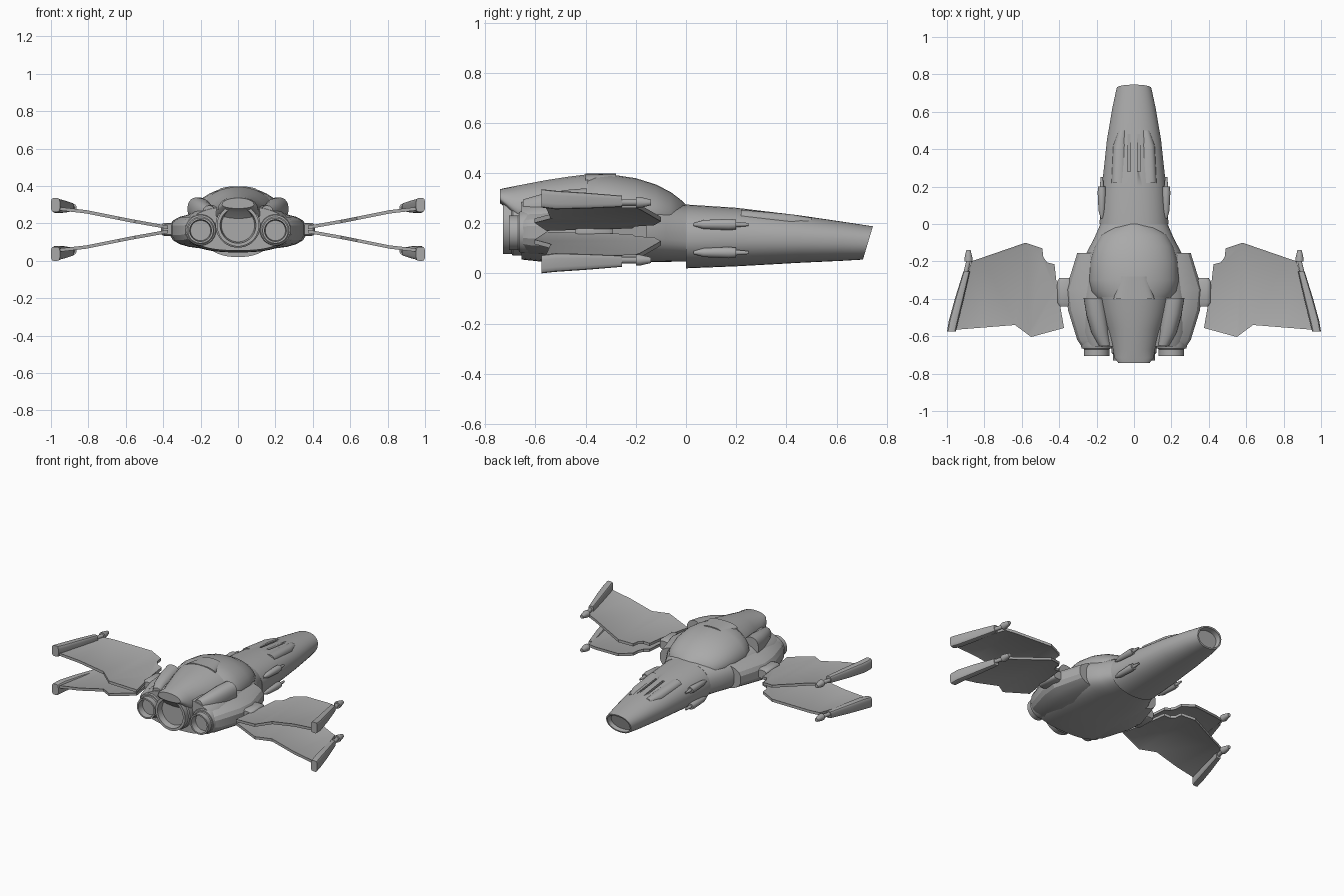
import bpy, bmesh, math
from mathutils import Vector

cube = bpy.data.objects.get("Cube")
if cube:
    bpy.data.objects.remove(cube, do_unlink=True)

grey = bpy.data.materials.new("hull_grey")
grey.use_nodes = True
colour = (0.4, 0.4, 0.4, 1)
grey.diffuse_color = colour
grey.node_tree.nodes["Principled BSDF"].inputs["Base Color"].default_value = colour

WING_MID = 0.168  # height the upper and lower wings mirror about


def finish(bm, name, pair=False, flip=False, angle=32):
    """Turn a bmesh into a shaded object, optionally mirrored left/right."""
    if flip:
        for v in bm.verts:
            v.co.z = 2 * WING_MID - v.co.z
    bmesh.ops.recalc_face_normals(bm, faces=bm.faces)
    mesh = bpy.data.meshes.new(name)
    bm.to_mesh(mesh)
    bm.free()
    mesh.materials.append(grey)
    obj = bpy.data.objects.new(name, mesh)
    bpy.context.collection.objects.link(obj)
    bpy.ops.object.select_all(action="DESELECT")
    bpy.context.view_layer.objects.active = obj
    obj.select_set(True)
    bpy.ops.object.shade_smooth_by_angle(angle=math.radians(angle))
    if pair:
        obj.modifiers.new("left_right", "MIRROR").use_mirror_merge = False
    return obj


def power(v, e):
    return math.copysign(abs(v) ** (2 / e), v)


def loft(name, rings, e=2, n=32, shear=None, **kw):
    """Skin superellipse rings given as (y, centre x, half width, z low, z wide, z high)."""
    bm = bmesh.new()
    loops = []
    for y, cx, w, low, mid, high in rings:
        loop = []
        for i in range(n):
            t = math.tau * (i + 0.5) / n
            c, s = power(math.cos(t), e), power(math.sin(t), e)
            z = mid + s * (high - mid if s > 0 else mid - low)
            dy = shear(y, z) if shear else 0
            loop.append(bm.verts.new((cx + w * c, y + dy, z)))
        loops.append(loop)
    for a, b in zip(loops, loops[1:]):
        for i in range(n):
            j = (i + 1) % n
            bm.faces.new((a[i], a[j], b[j], b[i]))
    bm.faces.new(loops[0])
    bm.faces.new(loops[-1])
    return finish(bm, name, **kw)


def tube(name, x, z, steps, n=32, **kw):
    """Round part along y; steps are (y, radius)."""
    return loft(name, [(y, x, r, z - r, z, z + r) for y, r in steps], n=n, **kw)


# Nose with a raked, recessed tip
nose = loft("nose", [
    (0.0, 0, 0.185, 0.02, 0.14, 0.275),
    (0.2, 0, 0.172, 0.028, 0.14, 0.262),
    (0.45, 0, 0.145, 0.042, 0.135, 0.232),
    (0.62, 0, 0.116, 0.05, 0.128, 0.207),
    (0.745, 0, 0.093, 0.055, 0.122, 0.188),
    (0.745, 0, 0.083, 0.064, 0.122, 0.178),
    (0.715, 0, 0.076, 0.07, 0.122, 0.172)],
    e=2.2, n=40, shear=lambda y, z: 0.3 * (z - 0.188) if y > 0.7 else 0)

# Two slots cut in the nose deck
for side in (-1, 1):
    bm = bmesh.new()
    bmesh.ops.create_cube(bm, size=1)
    for v in bm.verts:
        v.co = Vector((side * 0.027 + v.co.x * 0.014, 0.38 + v.co.y * 0.2, 0.27 + v.co.z * 0.09))
    cutter = finish(bm, "slot_cutter")
    cutter.hide_render = True
    cut = nose.modifiers.new("slot", "BOOLEAN")
    cut.operation, cut.object = "DIFFERENCE", cutter
    bpy.context.view_layer.objects.active = nose
    bpy.ops.object.modifier_apply(modifier=cut.name)
    bpy.data.objects.remove(cutter, do_unlink=True)

# Raised deck panels beside the slots
loft("deck_panel", [
    (0.22, 0.079, 0.042, 0.2, 0.22, 0.254),
    (0.42, 0.074, 0.037, 0.19, 0.2, 0.236),
    (0.5, 0.062, 0.022, 0.18, 0.19, 0.222)], e=2.4, n=20, pair=True)

# Central fuselage and the wider angular flanks
loft("fuselage", [
    (0.0, 0, 0.18, 0.047, 0.14, 0.272),
    (-0.08, 0, 0.215, 0.046, 0.15, 0.285),
    (-0.16, 0, 0.258, 0.045, 0.16, 0.3),
    (-0.4, 0, 0.29, 0.045, 0.165, 0.31),
    (-0.58, 0, 0.285, 0.047, 0.165, 0.305),
    (-0.655, 0, 0.265, 0.055, 0.165, 0.29)], e=2.5, n=40)
loft("flanks", [
    (-0.155, 0, 0.305, 0.075, 0.165, 0.255),
    (-0.35, 0, 0.366, 0.06, 0.165, 0.262),
    (-0.46, 0, 0.355, 0.06, 0.165, 0.262),
    (-0.62, 0, 0.305, 0.065, 0.165, 0.26),
    (-0.65, 0, 0.285, 0.075, 0.165, 0.25)], e=3, n=24, angle=20)

# Canopy bubble, its rear notch plate and the tail spine
loft("canopy", [
    (0.0, 0, 0.06, 0.18, 0.22, 0.274),
    (-0.02, 0, 0.125, 0.18, 0.22, 0.293),
    (-0.06, 0, 0.175, 0.18, 0.225, 0.324),
    (-0.12, 0, 0.21, 0.18, 0.235, 0.355),
    (-0.2, 0, 0.232, 0.18, 0.24, 0.38),
    (-0.3, 0, 0.24, 0.18, 0.24, 0.395),
    (-0.36, 0, 0.23, 0.18, 0.24, 0.394),
    (-0.4, 0, 0.2, 0.18, 0.24, 0.388)], n=40)
loft("notch_plate", [
    (-0.28, 0, 0.07, 0.34, 0.375, 0.398),
    (-0.4, 0, 0.11, 0.34, 0.365, 0.398)], e=2.6, n=24)
loft("tail_spine", [
    (-0.39, 0, 0.2, 0.18, 0.24, 0.396),
    (-0.47, 0, 0.18, 0.18, 0.24, 0.386),
    (-0.56, 0, 0.15, 0.18, 0.24, 0.372),
    (-0.67, 0, 0.113, 0.2, 0.25, 0.351),
    (-0.715, 0, 0.106, 0.26, 0.28, 0.342),
    (-0.742, 0, 0.085, 0.28, 0.3, 0.336)], e=2.1, n=32)

# Shoulder fairings beside the spine
loft("shoulder_fairing", [
    (-0.395, 0.215, 0.055, 0.22, 0.275, 0.34),
    (-0.48, 0.2, 0.056, 0.21, 0.265, 0.333),
    (-0.58, 0.18, 0.048, 0.2, 0.255, 0.315),
    (-0.65, 0.155, 0.035, 0.2, 0.245, 0.295)], e=2.4, n=24, pair=True)

# Engines: one large in the middle, one smaller on each side
def nozzle(name, x, z, r, rear, **kw):
    tube(name, x, z, [(-0.58, r), (rear + 0.04, r), (rear + 0.035, r * 0.94),
                      (rear, r * 0.94), (rear, r * 0.8), (rear + 0.04, r * 0.74)], **kw)


nozzle("main_engine", 0, 0.19, 0.12, -0.73)
nozzle("side_engine", 0.2, 0.162, 0.073, -0.705, pair=True)
tube("side_engine_shroud", 0.2, 0.165, [(-0.5, 0.08), (-0.65, 0.085), (-0.665, 0.08)], pair=True)

# Small guns on the nose flanks
for z in (0.195, 0.083):
    tube("nose_gun", 0.172, z, [(0.03, 0.006), (0.07, 0.018), (0.17, 0.023), (0.2, 0.02),
                                (0.2, 0.011), (0.25, 0.006)], n=16, pair=True)

# Hinge blocks that carry the wings
loft("wing_hinge", [
    (-0.44, 0.37, 0.03, 0.14, 0.168, 0.196),
    (-0.42, 0.37, 0.042, 0.132, 0.168, 0.204),
    (-0.31, 0.37, 0.042, 0.132, 0.168, 0.204),
    (-0.29, 0.37, 0.03, 0.14, 0.168, 0.196)], e=4, n=16, pair=True)

OUTLINE = [(0.374, -0.556), (0.41, -0.35), (0.425, -0.215), (0.465, -0.205), (0.485, -0.176),
           (0.49, -0.13), (0.58, -0.1), (0.87, -0.2), (0.975, -0.567), (0.636, -0.54), (0.55, -0.604)]
BENDS = [(0.37, 0.178), (0.57, 0.214), (0.81, 0.262), (1.0, 0.284)]


def wing_height(x):
    for (x0, z0), (x1, z1) in zip(BENDS, BENDS[1:]):
        if x <= x1:
            return z0 + (z1 - z0) * (x - x0) / (x1 - x0)
    return BENDS[-1][1]


for level, flip in (("upper", False), ("lower", True)):
    # Bent wing panel with a recessed centre inside a thin rim
    bm = bmesh.new()
    bm.faces.new([bm.verts.new((x, y, 0)) for x, y in OUTLINE])
    for x, _ in BENDS[1:3]:
        bmesh.ops.bisect_plane(bm, geom=bm.verts[:] + bm.edges[:] + bm.faces[:],
                               plane_co=(x, 0, 0), plane_no=(1, 0, 0))
    for v in bm.verts:
        v.co.z = wing_height(v.co.x) - 0.009
    sheet = bm.faces[:]
    copy = bmesh.ops.extrude_face_region(bm, geom=sheet)["geom"]
    for v in copy:
        if isinstance(v, bmesh.types.BMVert):
            v.co.z += 0.018
    bmesh.ops.recalc_face_normals(bm, faces=bm.faces)
    for up in (1, -1):
        skin = [f for f in bm.faces if f.normal.z * up > 0.5]
        bmesh.ops.inset_region(bm, faces=skin, thickness=0.01, depth=-0.003, use_even_offset=True)
    finish(bm, level + "_wing", pair=True, flip=flip, angle=20)

    # Wingtip cannon: tapered housing, barrel and pointed muzzle
    loft(level + "_cannon_housing", [
        (-0.575, 0.976, 0.024, 0.262, 0.3, 0.336),
        (-0.52, 0.965, 0.026, 0.255, 0.295, 0.33),
        (-0.4, 0.934, 0.024, 0.258, 0.29, 0.322),
        (-0.255, 0.895, 0.018, 0.265, 0.287, 0.31)], e=4, n=16, pair=True, flip=flip)
    loft(level + "_cannon_barrel", [
        (y, 0.885 + max(0, -0.2 - y) * 0.25, r, 0.283 - r, 0.283, 0.283 + r)
        for y, r in ((-0.28, 0.013), (-0.2, 0.013), (-0.2, 0.023), (-0.185, 0.023),
                     (-0.14, 0.012))], n=12, pair=True, flip=flip)
